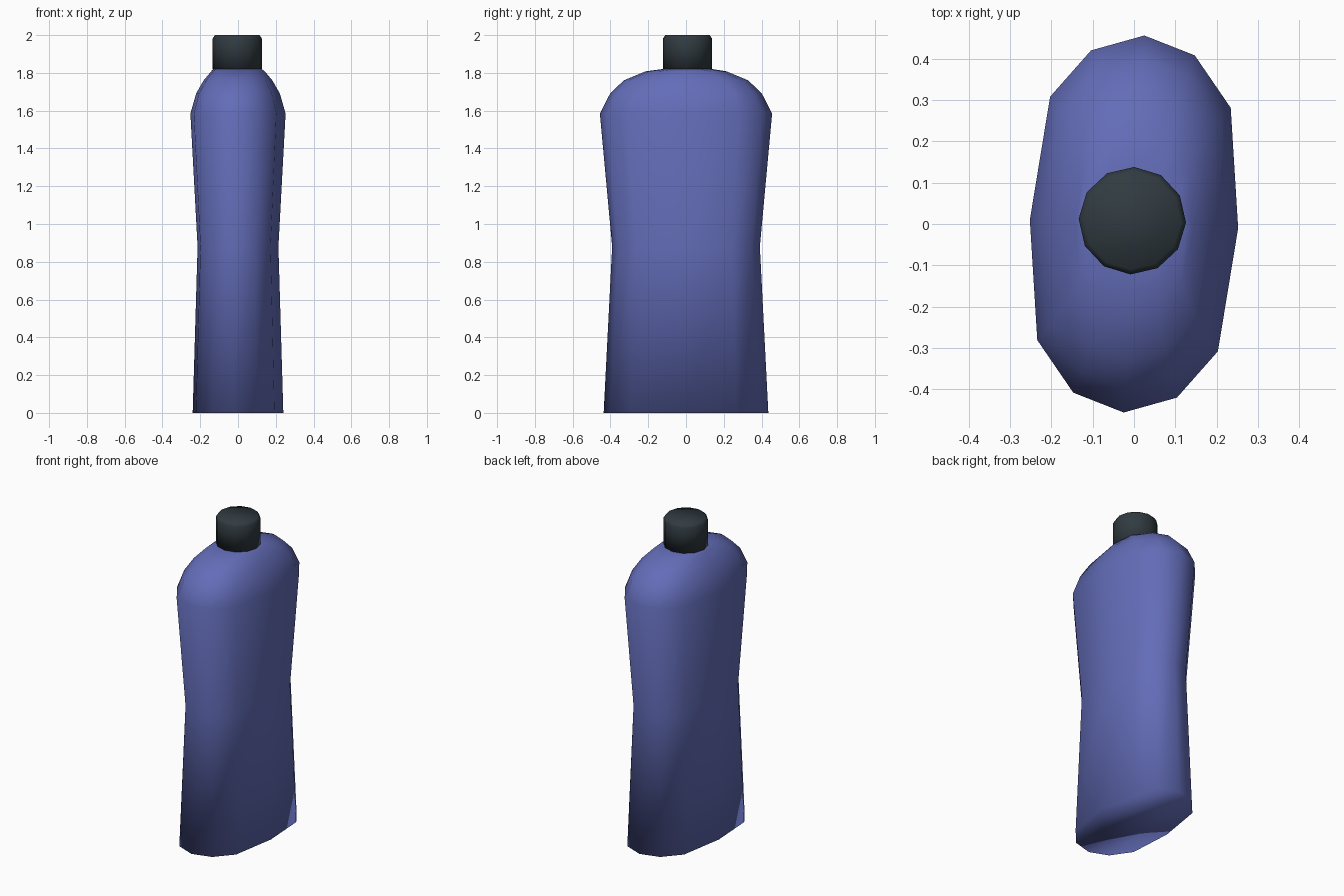
import bpy, bmesh, math

if "Cube" in bpy.data.objects:
    bpy.data.objects.remove(bpy.data.objects["Cube"])


def material(name, rgb):
    m = bpy.data.materials.new(name)
    m.diffuse_color = (*rgb, 1)
    m.use_nodes = True
    m.node_tree.nodes["Principled BSDF"].inputs["Base Color"].default_value = m.diffuse_color
    return m


def loft(name, rings, mat):
    """Skin a stack of equal-count rings, close both ends, shade smooth."""
    bm = bmesh.new()
    loops = [[bm.verts.new(p) for p in ring] for ring in rings]
    n = len(loops[0])
    for a, b in zip(loops, loops[1:]):
        for i in range(n):
            j = (i + 1) % n
            bm.faces.new((a[i], a[j], b[j], b[i]))
    bm.faces.new(loops[0][::-1])
    bm.faces.new(loops[-1])
    bmesh.ops.recalc_face_normals(bm, faces=bm.faces)
    for f in bm.faces:
        f.smooth = True
    me = bpy.data.meshes.new(name)
    bm.to_mesh(me)
    bm.free()
    me.materials.append(mat)
    ob = bpy.data.objects.new(name, me)
    bpy.context.collection.objects.link(ob)
    return ob


blue = material("soft blue plastic", (0.125, 0.152, 0.48))
slate = material("dark slate plastic", (0.03, 0.043, 0.052))

# Oval cross-section at the widest level: half of it, repeated by a half turn
half = [(0.252, -0.01), (0.234, 0.281), (0.147, 0.408),
        (0.025, 0.456), (-0.104, 0.42), (-0.203, 0.308)]
outline = half + [(-x, -y) for x, y in half]
outline = [(x / 0.252, y / 0.456) for x, y in outline]


def oval(rx, ry, z):
    return [(x * rx, y * ry, z) for x, y in outline]


def circle(r, z):
    return [(-0.004 + r * math.cos(math.radians(30 * i - 2)),
             0.008 + r * math.sin(math.radians(30 * i - 2)), z)
            for i in range(12)]


# Bottle body: waisted walls, rounded shoulder, flat seat for the cap
body = [oval(0.24, 0.436, 0), oval(0.214, 0.391, 0.88),
        oval(0.252, 0.456, 1.585), oval(0.222, 0.402, 1.69),
        oval(0.182, 0.33, 1.76), oval(0.142, 0.215, 1.808),
        circle(0.128, 1.821)]
loft("bottle_body", body, blue)

# Screw cap with a slightly rounded top edge
cap = [circle(0.13, 1.82), circle(0.13, 1.982), circle(0.118, 2.0)]
loft("bottle_cap", cap, slate)
